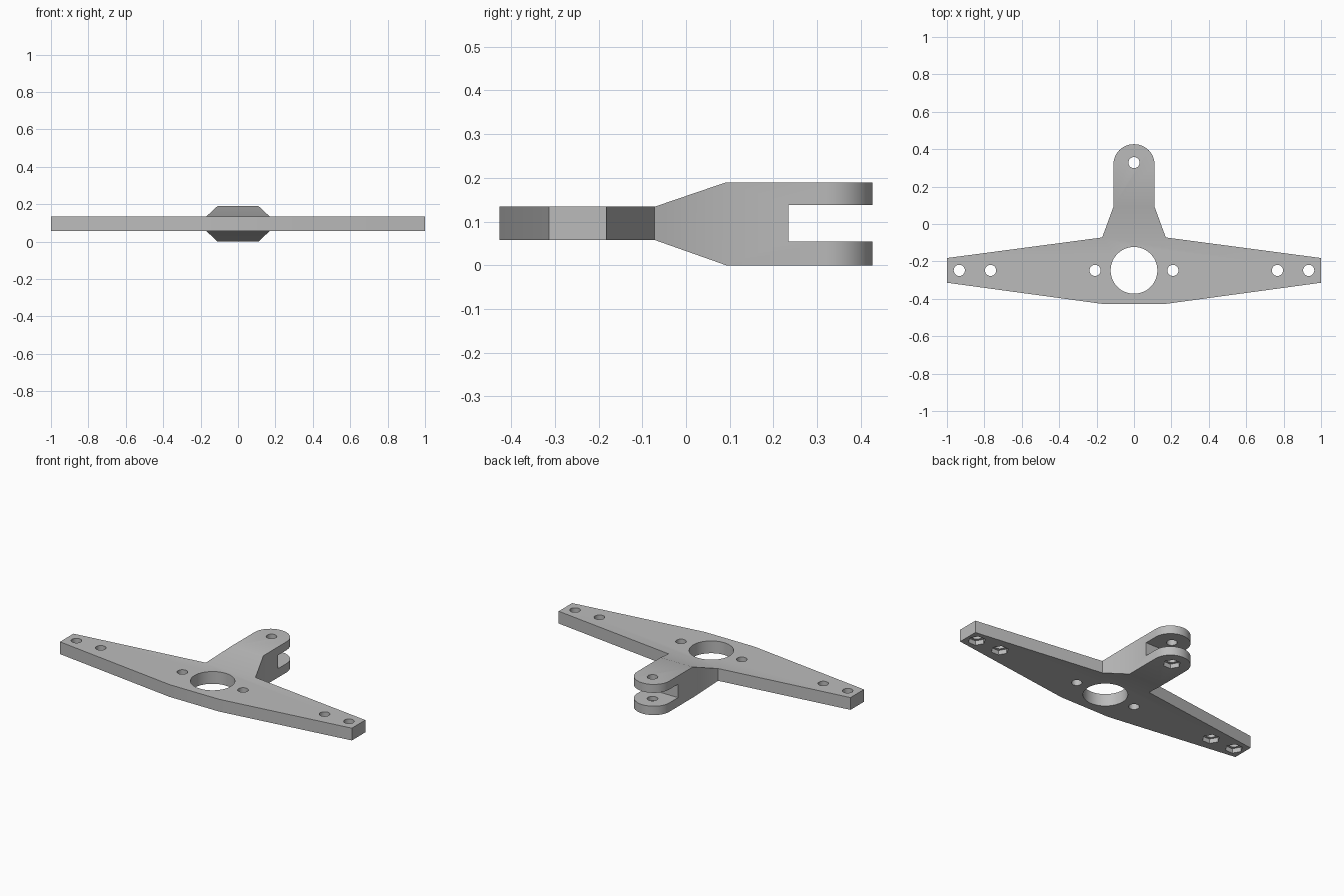
import bpy, bmesh, math
from mathutils import Vector

cube = bpy.data.objects.get("Cube")
if cube:
    bpy.data.objects.remove(cube, do_unlink=True)

grey = bpy.data.materials.new("plain_grey")
grey.use_nodes = True
colour = (0.5, 0.5, 0.5, 1)
grey.diffuse_color = colour
grey.node_tree.nodes["Principled BSDF"].inputs["Base Color"].default_value = colour


def prism(name, points, sweep):
    """Closed solid made by sweeping a flat outline along a vector."""
    bm = bmesh.new()
    face = bm.faces.new([bm.verts.new(p) for p in points])
    swept = bmesh.ops.extrude_face_region(bm, geom=[face])["geom"]
    bmesh.ops.translate(bm, vec=Vector(sweep),
                        verts=[v for v in swept if isinstance(v, bmesh.types.BMVert)])
    bmesh.ops.recalc_face_normals(bm, faces=bm.faces)
    mesh = bpy.data.meshes.new(name)
    bm.to_mesh(mesh)
    bm.free()
    mesh.materials.append(grey)
    ob = bpy.data.objects.new(name, mesh)
    bpy.context.collection.objects.link(ob)
    return ob


def combine(target, tool, operation):
    bpy.context.view_layer.objects.active = target
    mod = target.modifiers.new("cut", "BOOLEAN")
    mod.operation, mod.object, mod.solver = operation, tool, "EXACT"
    bpy.ops.object.modifier_apply(modifier=mod.name)
    bpy.data.objects.remove(tool, do_unlink=True)


def bore(target, x, y, radius, sides, bottom, top):
    ring = [(x + radius * math.cos(math.tau * i / sides),
             y + radius * math.sin(math.tau * i / sides), bottom) for i in range(sides)]
    combine(target, prism("bore_cutter", ring, (0, 0, top - bottom)), "DIFFERENCE")


# Main dimensions
BAR_Y, BAR_LOW, BAR_HIGH = -0.248, 0.058, 0.134
ARM_HIGH, ROOT_Y, TAPER_Y, PIN_Y = 0.19, -0.072, 0.092, 0.328

# Plan outline: tapered crossbar with a round-ended arm, mirrored in x
half = [(0.17, -0.427), (1, BAR_Y - 0.066), (1, BAR_Y + 0.066), (0.17, ROOT_Y), (0.11, TAPER_Y)]
half += [(0.11 * math.cos(a), 0.32 + 0.107 * math.sin(a))
         for a in (math.pi / 16 * i for i in range(8))]
outline = half + [(0, 0.427)] + [(-x, y) for x, y in reversed(half)]
bracket = prism("lever_bracket", [(x, y, -0.1) for x, y in outline], (0, 0, 0.5))

# Side profile: thin bar, flared arm, slotted fork
profile = [(-0.6, BAR_LOW), (ROOT_Y, BAR_LOW), (TAPER_Y, 0), (0.6, 0), (0.6, 0.055),
           (0.235, 0.055), (0.235, 0.138), (0.6, 0.138), (0.6, ARM_HIGH),
           (TAPER_Y, ARM_HIGH), (ROOT_Y, BAR_HIGH), (-0.6, BAR_HIGH)]
combine(bracket, prism("profile_cutter", [(-1.2, y, z) for y, z in profile], (2.4, 0, 0)),
        "INTERSECT")

# Centre bore, inner bolt holes, outer bolt holes with hexagonal nut pockets
bore(bracket, 0, BAR_Y, 0.125, 48, -0.1, 0.3)
for side in (-1, 1):
    bore(bracket, side * 0.208, BAR_Y, 0.03, 24, -0.1, 0.3)
    for x in (0.767, 0.934):
        bore(bracket, side * x, BAR_Y, 0.03, 24, -0.1, 0.3)
        bore(bracket, side * x, BAR_Y, 0.05, 6, -0.1, BAR_LOW + 0.028)

# Fork pin hole with its nut pocket
bore(bracket, 0, PIN_Y, 0.03, 24, -0.1, 0.3)
bore(bracket, 0, PIN_Y, 0.05, 6, -0.1, 0.028)

# Smooth curved walls, keep sharp corners
bpy.ops.object.select_all(action="DESELECT")
bracket.select_set(True)
bpy.context.view_layer.objects.active = bracket
bpy.ops.object.shade_smooth_by_angle(angle=math.radians(30))
